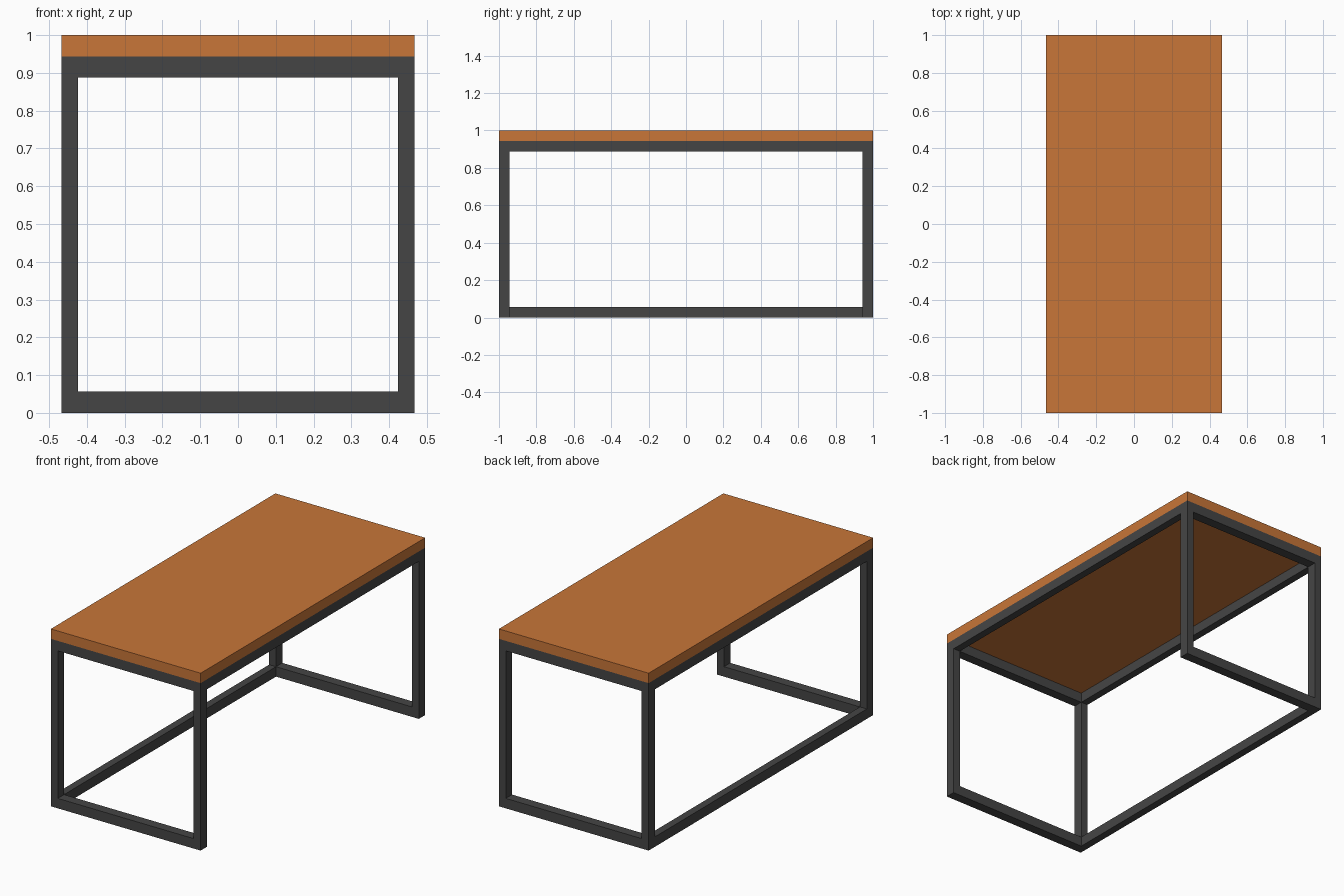
import bpy

if "Cube" in bpy.data.objects:
    bpy.data.objects.remove(bpy.data.objects["Cube"])

HX, HY = 0.467, 1.0      # half width and half length
TX, TY = 0.043, 0.056    # bar thickness across x and y
BAR_H = 0.056            # rail height
FRAME_TOP = 0.944        # underside of the tabletop


def material(name, color):
    mat = bpy.data.materials.new(name)
    mat.diffuse_color = color
    mat.use_nodes = True
    mat.node_tree.nodes["Principled BSDF"].inputs["Base Color"].default_value = mat.diffuse_color
    return mat


wood = material("orange_wood", (0.58, 0.18, 0.04, 1))
metal = material("dark_metal", (0.06, 0.06, 0.06, 1))


def box(name, x, y, z, mat):
    """Box spanning the given (min, max) ranges."""
    spans = (x, y, z)
    bpy.ops.mesh.primitive_cube_add(size=1, location=[(a + b) / 2 for a, b in spans])
    ob = bpy.context.object
    ob.name = name
    ob.scale = [b - a for a, b in spans]
    bpy.ops.object.transform_apply(location=False, rotation=False, scale=True)
    ob.data.materials.append(mat)
    return ob


def side(sign, half, thick):
    """Range of a bar lying flush inside the negative or positive edge."""
    return tuple(sorted((sign * half, sign * (half - thick))))


# Tabletop
box("tabletop", (-HX, HX), (-HY, HY), (FRAME_TOP, 1.0), wood)

low = (0, BAR_H)
high = (FRAME_TOP - BAR_H, FRAME_TOP)
between_x = (-HX + TX, HX - TX)
between_y = (-HY + TY, HY - TY)

# End frames: two legs joined by top and bottom rails
for sy, end in ((-1, "front"), (1, "back")):
    y = side(sy, HY, TY)
    for sx, flank in ((-1, "left"), (1, "right")):
        box(f"{end}_{flank}_leg", side(sx, HX, TX), y, (0, FRAME_TOP), metal)
    box(f"{end}_top_rail", between_x, y, high, metal)
    box(f"{end}_bottom_rail", between_x, y, low, metal)

# Long rails: both sides at the top, only the left side at the floor
for sx, flank in ((-1, "left"), (1, "right")):
    box(f"{flank}_top_rail", side(sx, HX, TX), between_y, high, metal)
box("left_bottom_rail", side(-1, HX, TX), between_y, low, metal)
